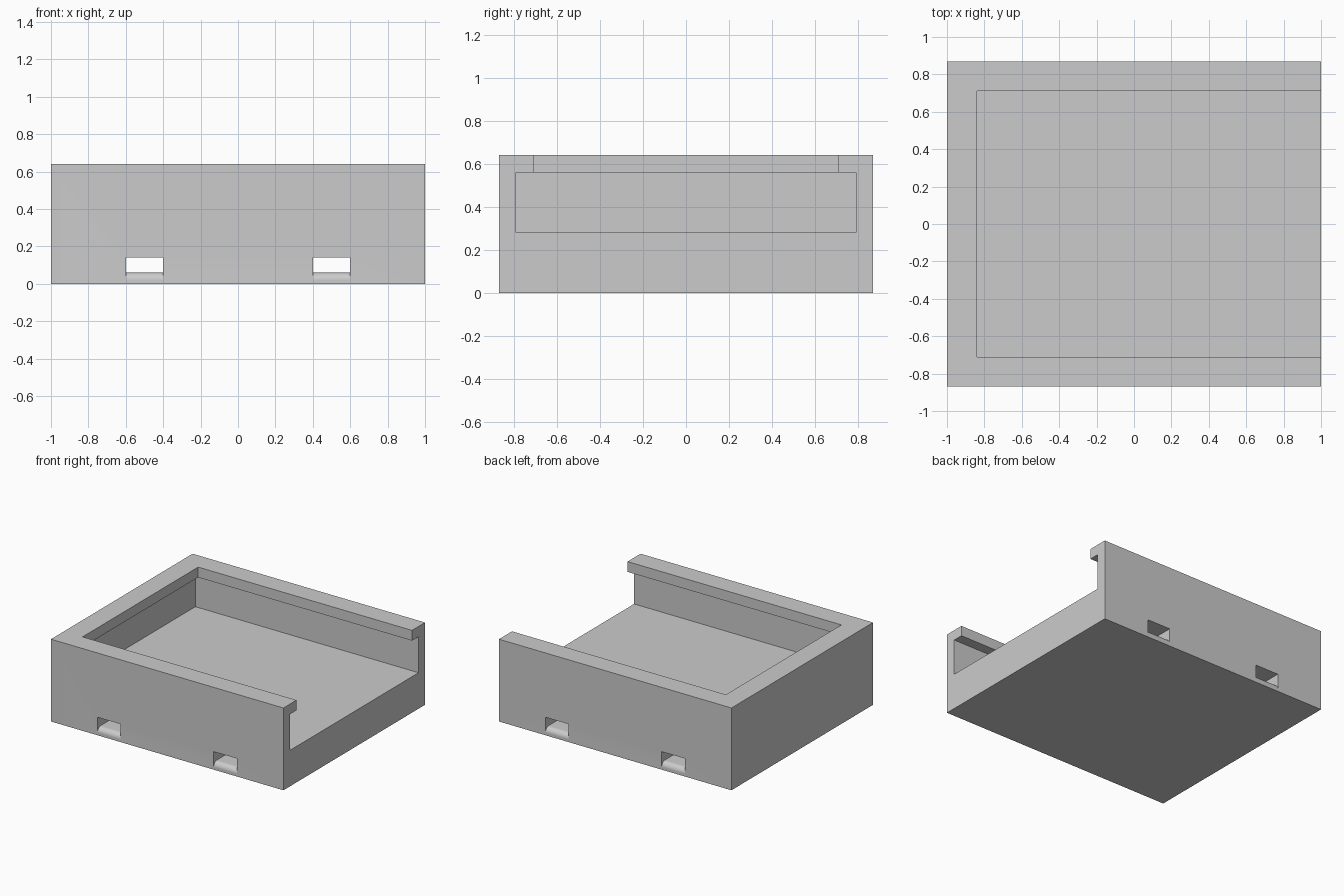
import bpy
import math

cube = bpy.data.objects.get("Cube")
if cube:
    bpy.data.objects.remove(cube, do_unlink=True)

HALF_X, HALF_Y, HEIGHT = 1.0, 0.87, 0.64
BEYOND = 0.05  # how far cutters reach past the outer faces

grey = bpy.data.materials.new("plain grey")
grey.use_nodes = True
colour = (0.6, 0.6, 0.6, 1)
grey.diffuse_color = colour
grey.node_tree.nodes["Principled BSDF"].inputs["Base Color"].default_value = colour


def prism(name, profile, x0, x1):
    """Closed prism: a (y, z) profile extruded along x."""
    n = len(profile)
    verts = [(x, y, z) for x in (x0, x1) for y, z in profile]
    faces = [tuple(range(n))[::-1], tuple(range(n, 2 * n))]
    faces += [(i, (i + 1) % n, (i + 1) % n + n, i + n) for i in range(n)]
    mesh = bpy.data.meshes.new(name)
    mesh.from_pydata(verts, [], faces)
    mesh.materials.append(grey)
    obj = bpy.data.objects.new(name, mesh)
    bpy.context.collection.objects.link(obj)
    return obj


def rect(half_y, z0, z1):
    return [(-half_y, z0), (half_y, z0), (half_y, z1), (-half_y, z1)]


def slot_profile(floor=0.06, top=0.14, radius=0.04, steps=12):
    """Through slot whose floor rounds down into both outer faces."""
    side = [(HALF_Y + BEYOND, floor - radius)]
    for i in range(steps + 1):
        a = math.pi / 2 * i / steps
        side.append((HALF_Y - radius + radius * math.cos(a),
                     floor - radius + radius * math.sin(a)))
    near = [(-y, z) for y, z in side]
    return near + side[::-1] + [(HALF_Y + BEYOND, top), (-HALF_Y - BEYOND, top)]


# Solid tray block
tray = prism("tray", rect(HALF_Y, 0, HEIGHT), -HALF_X, HALF_X)

# Cavity, narrower mouth under the lip, and two strap slots
cutters = [
    prism("cavity_cutter", rect(0.79, 0.28, 0.56), -0.92, HALF_X + BEYOND),
    prism("mouth_cutter", rect(0.71, 0.5, HEIGHT + BEYOND), -0.84, HALF_X + BEYOND),
]
for side, x in (("right", -0.5), ("left", 0.5)):
    cutters.append(prism(side + "_slot_cutter", slot_profile(), x - 0.1, x + 0.1))

bpy.ops.object.select_all(action='DESELECT')
bpy.context.view_layer.objects.active = tray
tray.select_set(True)
for cutter in cutters:
    cutter.hide_render = True
    mod = tray.modifiers.new(cutter.name, 'BOOLEAN')
    mod.operation = 'DIFFERENCE'
    mod.solver = 'EXACT'
    mod.object = cutter
    bpy.ops.object.modifier_apply(modifier=mod.name)
    bpy.data.objects.remove(cutter, do_unlink=True)

bpy.ops.object.shade_smooth_by_angle(angle=math.radians(30))
